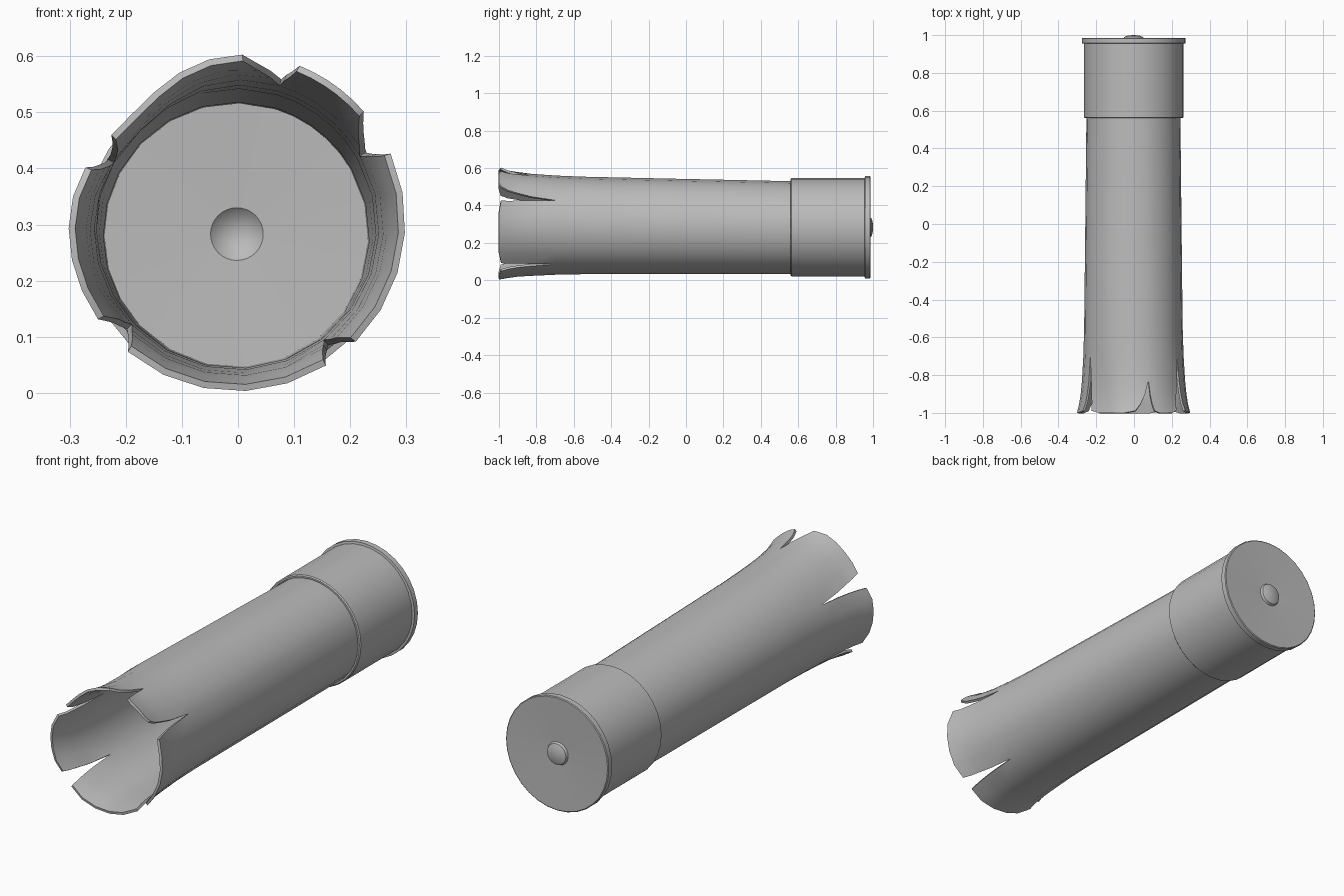
import bpy, bmesh
from math import radians, cos, sin, tau, exp

cube = bpy.data.objects.get("Cube")
if cube:
    bpy.data.objects.remove(cube, do_unlink=True)

mat = bpy.data.materials.new("plain grey")
mat.use_nodes = True
grey = (0.5, 0.5, 0.5, 1)
mat.diffuse_color = grey
mat.node_tree.nodes["Principled BSDF"].inputs["Base Color"].default_value = grey


def finish(name, bm, thickness=0):
    mesh = bpy.data.meshes.new(name)
    bm.to_mesh(mesh)
    bm.free()
    mesh.materials.append(mat)
    obj = bpy.data.objects.new(name, mesh)
    bpy.context.collection.objects.link(obj)
    bpy.ops.object.select_all(action='DESELECT')
    obj.select_set(True)
    bpy.context.view_layer.objects.active = obj
    if thickness:
        mod = obj.modifiers.new("wall", 'SOLIDIFY')
        mod.thickness = thickness
        mod.offset = -1
        bpy.ops.object.modifier_apply(modifier=mod.name)
    bpy.ops.object.shade_smooth_by_angle(angle=radians(35))
    return obj


# Split tube: rings are (y, radius, centre height)
rings = [(-1, .301, .304), (-.95, .289, .301), (-.9, .281, .3), (-.83, .274, .297),
         (-.7, .266, .295), (-.55, .261, .293), (-.1, .256, .288), (.56, .249, .281),
         (.95, .247, .281)]
# Slits: (edge before, tip angle, edge after, tip y), degrees round the mouth
slits = [(24, 30, 41, -.7), (68, 73, 88, -.83), (145, 152, 160, -.7),
         (215, 223, 230, -.7), (302, 308, 315, -.7)]
COLS = 5


def slit_edge(slit, side, y):
    tip_y = slit[3]
    t = max(0, (tip_y - y) / (tip_y + 1)) ** 1.4
    return slit[1] + (slit[side] - slit[1]) * t


bm = bmesh.new()
for k, slit in enumerate(slits):
    after = slits[(k + 1) % len(slits)]
    wrap = 360 if k == len(slits) - 1 else 0
    grid = []
    for y, radius, height in rings:
        start = slit_edge(slit, 2, y)
        end = slit_edge(after, 0, y) + wrap
        row = []
        for i in range(COLS + 1):
            deg = start + (end - start) * i / COLS
            flare = max(0, (-.55 - y) / .45)
            # One petal is bent inwards
            r = radius - .033 * flare * exp(-((deg - 135) / 28) ** 2)
            corner = .012 if y == -1 and i in (0, COLS) else 0
            a = radians(deg)
            row.append(bm.verts.new((r * cos(a) - .003, y + corner, height + r * sin(a))))
        grid.append(row)
    for low, high in zip(grid, grid[1:]):
        for i in range(COLS):
            bm.faces.new((low[i], high[i], high[i + 1], low[i + 1]))
bmesh.ops.remove_doubles(bm, verts=bm.verts, dist=.0005)
finish("split_tube", bm, .012)

# Base cap with rim and domed centre, turned about the long axis: (y, radius)
profile = [(.955, .25), (.56, .25), (.56, .258), (.565, .263), (.955, .263), (.957, .274),
           (.983, .274), (.986, .27), (.979, .055), (.99, .05), (.998, .03), (1, 0),
           (.985, 0), (.979, .03), (.962, .047), (.955, .25)]
bm = bmesh.new()
verts = [bm.verts.new((r - .002, y, .283)) for y, r in profile]
edges = [bm.edges.new(pair) for pair in zip(verts, verts[1:])]
bmesh.ops.spin(bm, geom=verts + edges, cent=(-.002, 0, .283), axis=(0, 1, 0),
               angle=tau, steps=32, use_duplicate=False)
bmesh.ops.remove_doubles(bm, verts=bm.verts, dist=.0002)
bmesh.ops.recalc_face_normals(bm, faces=bm.faces)
finish("base_cap", bm)
